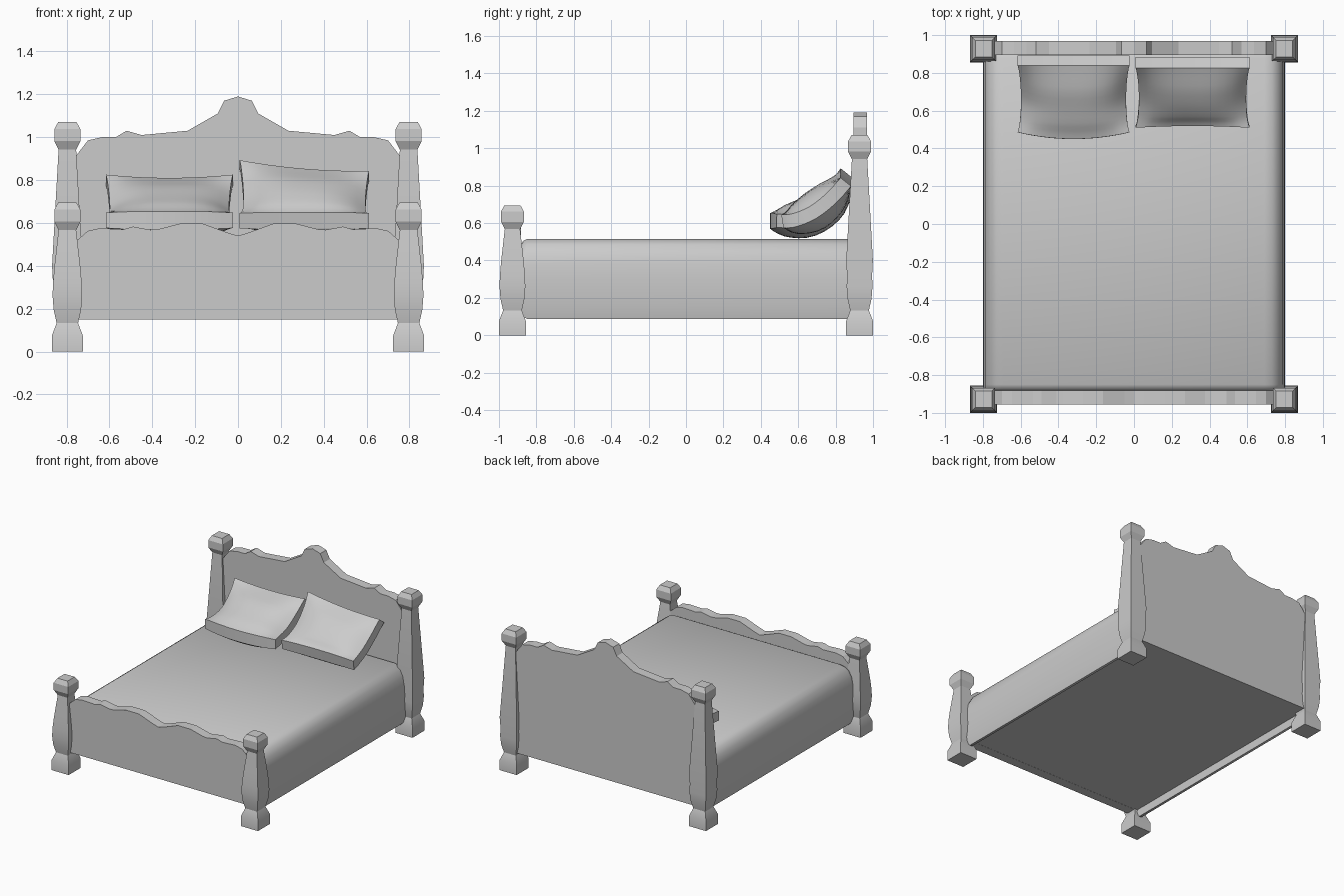
import bpy, bmesh, math
from mathutils import Vector

if "Cube" in bpy.data.objects:
    bpy.data.objects.remove(bpy.data.objects["Cube"], do_unlink=True)

grey = bpy.data.materials.new("plain grey")
grey.use_nodes = True
colour = (0.6, 0.6, 0.6, 1)
grey.diffuse_color = colour
grey.node_tree.nodes["Principled BSDF"].inputs["Base Color"].default_value = colour


def finish(bm, name, angle=None):
    bmesh.ops.recalc_face_normals(bm, faces=bm.faces)
    mesh = bpy.data.meshes.new(name)
    bm.to_mesh(mesh)
    bm.free()
    mesh.materials.append(grey)
    obj = bpy.data.objects.new(name, mesh)
    bpy.context.collection.objects.link(obj)
    if angle:
        bpy.ops.object.select_all(action='DESELECT')
        obj.select_set(True)
        bpy.context.view_layer.objects.active = obj
        bpy.ops.object.shade_smooth_by_angle(angle=math.radians(angle))
    return obj


def loft(name, rings, angle=None):
    """Skin a list of equal-length point rings and cap both ends."""
    bm = bmesh.new()
    rows = [[bm.verts.new(p) for p in ring] for ring in rings]
    for a, b in zip(rows, rows[1:]):
        for i in range(len(a)):
            j = (i + 1) % len(a)
            bm.faces.new((a[i], a[j], b[j], b[i]))
    bm.faces.new(rows[0])
    bm.faces.new(rows[-1])
    return finish(bm, name, angle)


# Square turned posts: foot block, swelling shaft, flared cap
def post(name, x, y, top):
    profile = [(0, .072), (.075, .072), (.133, .05), (.195, .064), (.26, .069),
               (.32, .067), (.4, .06 + .03 * (top - .695)), (top - .128, .041),
               (top - .088, .061), (top - .033, .061), (top, .043)]
    loft(name, [[(x + sx * r, y + sy * r, z) for sx, sy in
                 ((-1, -1), (1, -1), (1, 1), (-1, 1))] for z, r in profile], 25)


for side, sx in (("left", 1), ("right", -1)):
    post("front_post_" + side, sx * .796, -.928, .695)
    post("back_post_" + side, sx * .796, .928, 1.07)


# Shaped boards: half outline mirrored about the middle
def board(name, half, y0, y1):
    right = [(.78, .149)] + half
    outline = right + [(-x, z) for x, z in reversed(right) if x > 0]
    loft(name, [[(x, y, z) for x, z in outline] for y in (y0, y1)])


board("headboard", [(.78, .88), (.75, .92), (.70, .985), (.635, 1.0), (.57, 1.0),
                    (.52, 1.03), (.45, 1.01), (.235, 1.03), (.095, 1.11),
                    (.065, 1.17), (0, 1.19)], .895, .968)
board("footboard", [(.78, .49), (.75, .52), (.70, .563), (.645, .575), (.535, .57),
                    (.49, .583), (.41, .568), (.375, .57), (.27, .597),
                    (.165, .597), (.05, .555), (0, .54)], -.955, -.882)

# Mattress with draped sides hanging below its flat underside
drape = [(.765, .15), (.765, .088), (.785, .088), (.8, .16), (.8, .3), (.797, .38),
         (.785, .44), (.76, .485), (.73, .506), (.69, .515)]
section = drape + [(-x, z) for x, z in reversed(drape)]


def mattress_ring(y, inset):
    return [(x, y, z - inset if z > .4 else z + inset * (z < .12)) for x, z in section]


loft("mattress", [mattress_ring(y, d) for y, d in
                  ((-.882, .03), (-.872, .012), (-.85, 0), (.88, 0), (.9, .012))], 40)


# Pillows: a subdivided block bent along a path of (y, z, half thickness)
def pillow(name, cx, half_width, path, bow, lean):
    def sample(t):
        f = min(max(t, 0), .9999) * (len(path) - 1)
        i = int(f)
        p = [Vector(path[min(max(k, 0), len(path) - 1)]) for k in range(i - 1, i + 3)]
        u = f - i
        return .5 * (2 * p[1] + (p[2] - p[0]) * u
                     + (2 * p[0] - 5 * p[1] + 4 * p[2] - p[3]) * u ** 2
                     + (3 * p[1] - p[0] - 3 * p[2] + p[3]) * u ** 3)

    bm = bmesh.new()
    bmesh.ops.create_cube(bm, size=2)
    bmesh.ops.subdivide_edges(bm, edges=bm.edges[:], cuts=13, use_grid_fill=True)
    for v in bm.verts:
        a, b, c = v.co
        t = (b + 1) / 2
        s = sample(t)
        d = sample(t + .02) - sample(t - .02)
        normal = Vector((-d.y, d.x)).normalized()
        edge = .036
        h = edge + (s.z - edge) * (1 - abs(a) ** 3)
        width = half_width - .018 * (1 - b * b)
        y = s.x + normal.x * c * h - bow * (1 - a * a) * (1 - t)
        z = s.y + normal.y * c * h - lean * a * t - .015 * (1 - a * a) * t
        v.co = (cx + a * width, min(y, .9), z)
    finish(bm, name, 50)


pillow("pillow_right", -.32, .296,
       [(.485, .612, .042), (.56, .613, .085), (.67, .64, .108),
        (.78, .715, .095), (.865, .8, .036)], .035, 0)
pillow("pillow_left", .31, .302,
       [(.515, .61, .04), (.58, .622, .08), (.68, .67, .105),
        (.78, .755, .09), (.855, .845, .036)], -.01, .025)
